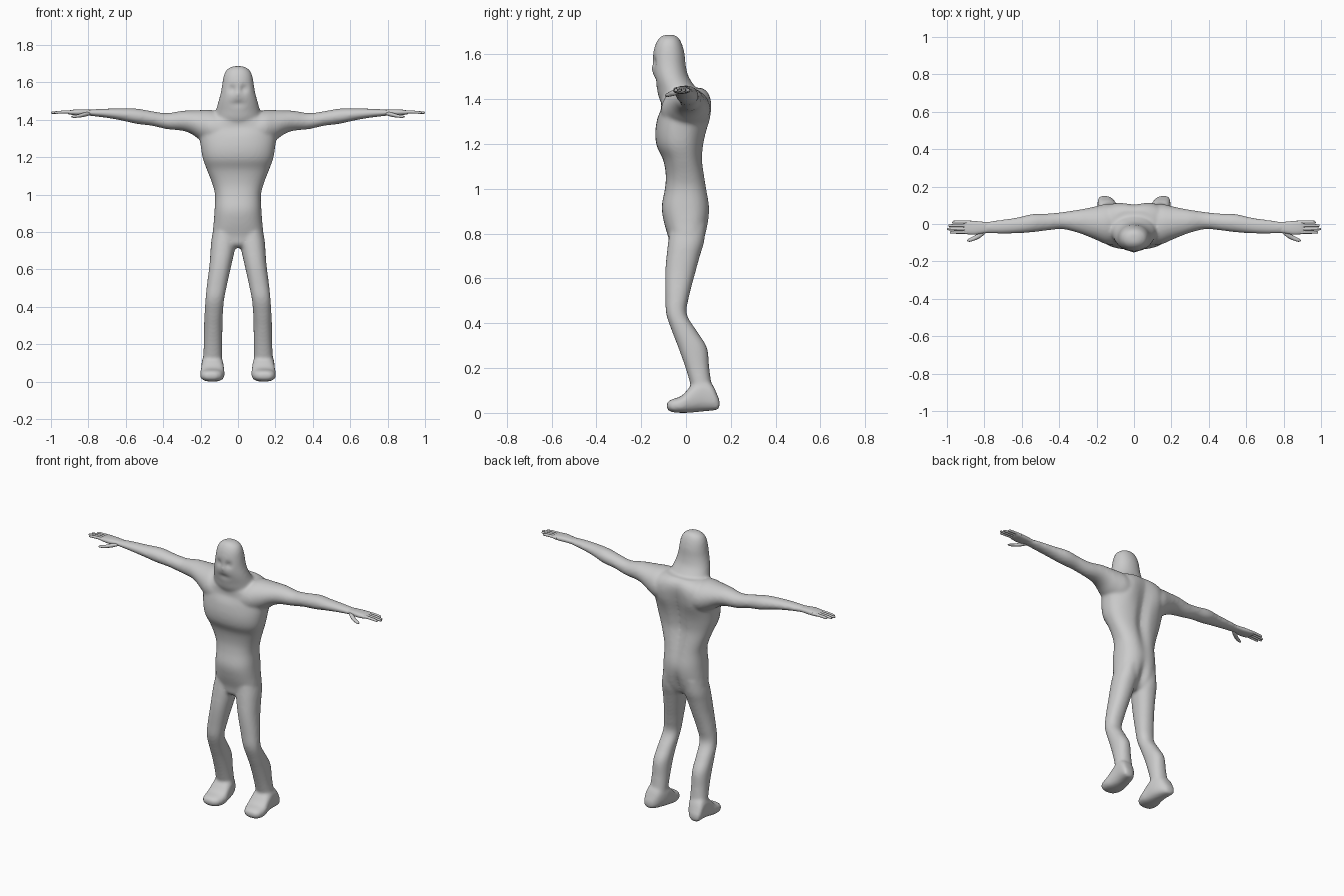
import bpy, bmesh, math
from mathutils import Vector

skin = bpy.data.materials.new("plain grey")
skin.diffuse_color = (0.6, 0.6, 0.6, 1)


def resample(rows, steps=5):
    """Smooth curve through the section rows."""
    out = []
    for i in range(len(rows) - 1):
        p = [rows[max(0, min(len(rows) - 1, i + k))] for k in (-1, 0, 1, 2)]
        for s in range(steps):
            t = s / steps
            out.append([0.5 * (2 * b + (c - a) * t + (2 * a - 5 * b + 4 * c - d) * t * t
                               + (3 * b - a - 3 * c + d) * t ** 3) for a, b, c, d in zip(*p)])
    return out + [list(rows[-1])]


def loft(bm, rows, axis, n=40, power=2.3, side=1, shape=None):
    """Rows are (position on axis, min u, max u, min v, max v)."""
    rings = []
    for pos, u0, u1, v0, v1 in resample(rows):
        ring = []
        for k in range(n):
            a = 2 * math.pi * k / n
            c, s = math.cos(a), math.sin(a)
            e = 2 / power
            u = (u0 + u1) / 2 + (u1 - u0) / 2 * math.copysign(abs(c) ** e, c)
            v = (v0 + v1) / 2 + (v1 - v0) / 2 * math.copysign(abs(s) ** e, s)
            p = {"x": Vector((pos, u, v)), "y": Vector((u, pos, v)), "z": Vector((u, v, pos))}[axis]
            if shape:
                p = shape(p)
            p.x *= side
            ring.append(bm.verts.new(p))
        rings.append(ring)
    for a, b in zip(rings, rings[1:]):
        for k in range(n):
            bm.faces.new((a[k], a[(k + 1) % n], b[(k + 1) % n], b[k]))
    bm.faces.new(rings[0])
    bm.faces.new(rings[-1])


def tube(bm, pts, radii, side, flat=0.8, n=10):
    """Finger-like tube along points that run mainly in x."""
    rows = [(p[0], p[1] - r, p[1] + r, p[2] - r * flat, p[2] + r * flat) for p, r in zip(pts, radii)]
    loft(bm, rows, "x", n, 2.0, side)


def finish(bm, name):
    bmesh.ops.recalc_face_normals(bm, faces=bm.faces)
    me = bpy.data.meshes.new(name)
    bm.to_mesh(me)
    bm.free()
    me.materials.append(skin)
    me.shade_smooth()
    ob = bpy.data.objects.new(name, me)
    bpy.context.collection.objects.link(ob)
    return ob


def bump(x, z, cx, cz, wx, wz):
    return math.exp(-((x - cx) / wx) ** 2 - ((z - cz) / wz) ** 2)


def torso_shape(p):
    # spine groove and shoulder blades on the back, shallow collar in front
    if p.y > 0:
        p.y -= 0.022 * bump(p.x, p.z, 0, 1.18, 0.035, 0.22)
        p.y -= 0.022 * bump(p.x, p.z, 0, 0.78, 0.025, 0.08)
        p.y += 0.012 * bump(abs(p.x), p.z, 0.11, 1.33, 0.05, 0.08)
    else:
        p.y += 0.012 * bump(p.x, p.z, 0, 1.36, 0.10, 0.03)
    return p


def head_shape(p):
    # eye hollows, nose and mouth hollow
    if p.y < -0.08:
        p.y += 0.016 * bump(abs(p.x), p.z, 0.03, 1.565, 0.018, 0.018)
        p.y -= 0.006 * bump(p.x, p.z, 0, 1.535, 0.014, 0.025)
        p.y += 0.010 * bump(p.x, p.z, 0, 1.485, 0.035, 0.012)
    return p


body = bmesh.new()

# torso
loft(body, [(0.715, -0.03, 0.03, -0.045, 0.03), (0.735, -0.09, 0.09, -0.07, 0.06),
            (0.78, -0.133, 0.133, -0.078, 0.085), (0.85, -0.13, 0.13, -0.098, 0.102),
            (0.92, -0.125, 0.125, -0.108, 0.107), (1.0, -0.123, 0.123, -0.094, 0.096),
            (1.06, -0.138, 0.138, -0.09, 0.086), (1.13, -0.165, 0.165, -0.102, 0.076),
            (1.19, -0.187, 0.187, -0.13, 0.08), (1.25, -0.198, 0.198, -0.137, 0.09),
            (1.32, -0.205, 0.205, -0.128, 0.105), (1.39, -0.20, 0.20, -0.115, 0.112),
            (1.43, -0.16, 0.16, -0.09, 0.10), (1.45, -0.11, 0.11, -0.07, 0.075)],
     "z", 64, 2.4, shape=torso_shape)

# head and neck
loft(body, [(1.36, -0.13, 0.13, -0.10, 0.08), (1.41, -0.128, 0.128, -0.122, 0.08),
            (1.45, -0.118, 0.118, -0.130, 0.045), (1.50, -0.104, 0.104, -0.143, 0.012),
            (1.55, -0.091, 0.091, -0.149, -0.001), (1.60, -0.083, 0.083, -0.147, -0.006),
            (1.64, -0.075, 0.075, -0.138, -0.016), (1.67, -0.058, 0.058, -0.122, -0.03),
            (1.687, -0.025, 0.025, -0.10, -0.05)],
     "z", 56, 2.1, shape=head_shape)

for side in (1, -1):
    # arm
    loft(body, [(0.06, -0.11, 0.10, 1.26, 1.43), (0.14, -0.11, 0.108, 1.26, 1.452),
                (0.20, -0.086, 0.096, 1.29, 1.452), (0.25, -0.065, 0.085, 1.325, 1.45),
                (0.30, -0.047, 0.076, 1.342, 1.448), (0.38, -0.028, 0.064, 1.350, 1.436),
                (0.46, -0.034, 0.056, 1.368, 1.446), (0.54, -0.044, 0.054, 1.378, 1.460),
                (0.62, -0.05, 0.036, 1.396, 1.461), (0.70, -0.052, 0.024, 1.410, 1.460),
                (0.78, -0.05, 0.014, 1.420, 1.456), (0.82, -0.046, 0.010, 1.424, 1.452)],
         "x", 32, 2.0, side)
    # leg
    loft(body, [(0.12, 0.085, 0.187, 0.022, 0.115), (0.20, 0.085, 0.183, -0.002, 0.104),
                (0.29, 0.083, 0.182, -0.034, 0.094), (0.36, 0.081, 0.179, -0.061, 0.052),
                (0.44, 0.074, 0.174, -0.088, 0.004), (0.52, 0.058, 0.166, -0.092, 0.014),
                (0.62, 0.036, 0.153, -0.093, 0.040), (0.70, 0.018, 0.147, -0.087, 0.062),
                (0.76, 0.008, 0.142, -0.080, 0.08), (0.84, 0.01, 0.125, -0.07, 0.09)],
         "z", 36, 2.2, side)
    # foot
    loft(body, [(-0.086, 0.115, 0.172, 0.018, 0.046), (-0.065, 0.088, 0.195, 0.004, 0.060),
                (-0.02, 0.072, 0.203, 0.0, 0.076), (0.02, 0.074, 0.198, 0.001, 0.118),
                (0.07, 0.080, 0.195, 0.006, 0.155), (0.115, 0.098, 0.195, 0.010, 0.13),
                (0.14, 0.120, 0.19, 0.014, 0.08), (0.15, 0.14, 0.178, 0.026, 0.055)],
         "y", 32, 2.6, side)

body_ob = finish(body, "body")
remesh = body_ob.modifiers.new("fuse", "REMESH")
remesh.mode = "VOXEL"
remesh.voxel_size = 0.008
remesh.use_smooth_shade = True
smooth = body_ob.modifiers.new("soften", "SMOOTH")
smooth.factor = 0.5
smooth.iterations = 10

for side, label in ((1, "left"), (-1, "right")):
    hand = bmesh.new()
    # palm
    loft(hand, [(0.77, -0.045, 0.010, 1.424, 1.452), (0.81, -0.050, 0.012, 1.424, 1.455),
                (0.85, -0.057, 0.016, 1.424, 1.456), (0.89, -0.055, 0.018, 1.427, 1.453),
                (0.91, -0.050, 0.014, 1.431, 1.447)], "x", 20, 2.6, side)
    # fingers
    for y, tip in ((0.010, 0.972), (-0.008, 0.992), (-0.026, 1.0), (-0.044, 0.985)):
        tube(hand, [(0.875, y, 1.441), (0.92, y, 1.442), (0.96, y, 1.440),
                    (tip - 0.004, y - 0.001, 1.438), (tip, y - 0.001, 1.438)],
             [0.0095, 0.0085, 0.008, 0.006, 0.002], side, 0.95)
    # thumb
    tube(hand, [(0.79, -0.035, 1.434), (0.82, -0.055, 1.428), (0.85, -0.074, 1.421),
                (0.878, -0.085, 1.417), (0.892, -0.088, 1.416)],
         [0.012, 0.017, 0.013, 0.010, 0.003], side, 0.7)
    finish(hand, label + "_hand")
